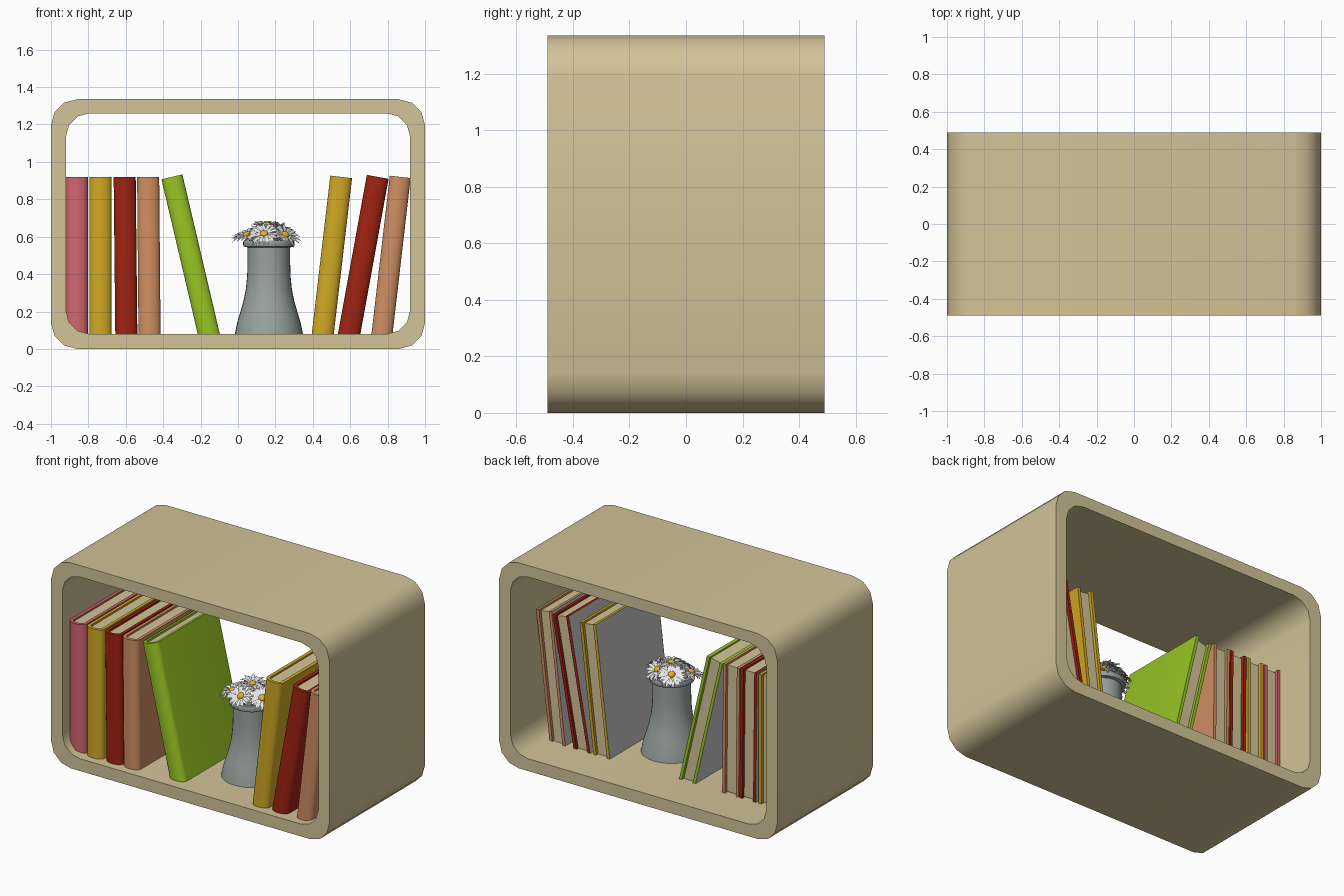
import bpy, bmesh, math, random
from mathutils import Vector, Matrix

if "Cube" in bpy.data.objects:
    bpy.data.objects.remove(bpy.data.objects["Cube"])

random.seed(4)


def material(name, rgb):
    lin = [(c / 255 / 12.92) if c < 11 else ((c / 255 + 0.055) / 1.055) ** 2.4 for c in rgb]
    m = bpy.data.materials.new(name)
    m.diffuse_color = (*lin, 1)
    m.use_nodes = True
    m.node_tree.nodes["Principled BSDF"].inputs["Base Color"].default_value = m.diffuse_color
    return m


TAN = material("tan wood", (211, 195, 152))
PINK = material("pink", (208, 102, 112))
YELLOW = material("mustard", (208, 168, 36))
RED = material("dark red", (160, 34, 17))
ORANGE = material("clay orange", (208, 142, 98))
GREEN = material("lime green", (152, 198, 36))
GREY = material("light grey", (200, 200, 202))
VASE = material("grey green", (152, 163, 158))
WHITE = material("white", (238, 238, 238))
CENTRE = material("flower yellow", (240, 182, 40))


def finish(name, bm, mats, matrix=None, smooth=40, recalc=True):
    if recalc:
        bmesh.ops.recalc_face_normals(bm, faces=bm.faces[:])
    me = bpy.data.meshes.new(name)
    bm.to_mesh(me)
    bm.free()
    for m in mats:
        me.materials.append(m)
    ob = bpy.data.objects.new(name, me)
    bpy.context.collection.objects.link(ob)
    if matrix is not None:
        ob.matrix_world = matrix
    bpy.ops.object.select_all(action='DESELECT')
    ob.select_set(True)
    bpy.context.view_layer.objects.active = ob
    if smooth:
        bpy.ops.object.shade_smooth_by_angle(angle=math.radians(smooth))
    return ob


def rounded_rect(x, z0, z1, r, seg=3):
    pts = []
    for i, (sx, cz) in enumerate([(1, z1 - r), (-1, z1 - r), (-1, z0 + r), (1, z0 + r)]):
        for k in range(seg + 1):
            a = math.pi / 2 * (i + k / seg)
            pts.append((sx * (x - r) + r * math.cos(a), cz + r * math.sin(a)))
    return pts


# Shelf frame: rounded box tube, open front and back
bm = bmesh.new()
loops = []
for y in (-0.49, 0.49):
    for shape in (rounded_rect(1, 0, 1.335, 0.14), rounded_rect(0.92, 0.08, 1.26, 0.125)):
        loops.append([bm.verts.new((x, y, z)) for x, z in shape])
fo, fi, bo, bi = loops
n = len(fo)
for a, b in ((fo, fi), (fi, bi), (bi, bo), (bo, fo)):
    for i in range(n):
        j = (i + 1) % n
        bm.faces.new((a[i], a[j], b[j], b[i]))
finish("shelf_frame", bm, [TAN])


def extrude_outline(pts, z0, z1):
    bm = bmesh.new()
    f = bm.faces.new([bm.verts.new((x, y, z0)) for x, y in pts])
    ext = bmesh.ops.extrude_face_region(bm, geom=[f])
    up = [v for v in ext["geom"] if isinstance(v, bmesh.types.BMVert)]
    bmesh.ops.translate(bm, verts=up, vec=(0, 0, z1 - z0))
    bmesh.ops.recalc_face_normals(bm, faces=bm.faces[:])
    return bm


def spine_arc(hw, y, bulge, seg=10):
    return [(-hw * math.cos(math.pi * k / seg), y - bulge * math.sin(math.pi * k / seg))
            for k in range(seg + 1)]


# Books: U-shaped cover with round spine, and a page block
def book(name, x, w, tilt, mat, front=-0.44, back=0.22, t=0.02):
    z0 = 0.07 if abs(tilt) < 3 else 0.062
    h = (0.92 - z0) / math.cos(math.radians(tilt))
    hw, ys = w / 2, front + 0.035
    outer = spine_arc(hw, ys, 0.035)
    inner = spine_arc(hw - t, ys + 0.005, 0.02)
    outline = [(-hw, back)] + outer + [(hw, back), (hw - t, back)] + inner[::-1] + [(-hw + t, back)]
    place = Matrix.Translation((x, 0, z0)) @ Matrix.Rotation(math.radians(tilt), 4, 'Y')
    bm = extrude_outline(outline, 0, h)
    for f in bm.faces:  # left board is grey outside
        c = f.calc_center_median()
        if f.normal.x < -0.99 and c.x < -hw + 0.001 and f.calc_area() > 0.2:
            f.material_index = 1
    finish(name + "_cover", bm, [mat, GREY], place)
    pages = [(-hw + t, back - 0.02)] + inner + [(hw - t, back - 0.02)]
    finish(name + "_pages", extrude_outline(pages, 0.015, h - 0.012), [TAN], place)


book("pink_book", -0.862, 0.118, 0, PINK)
book("left_yellow_book", -0.735, 0.118, 0, YELLOW)
book("left_red_book", -0.597, 0.118, -0.6, RED)
book("left_orange_book", -0.473, 0.118, -0.5, ORANGE)
book("green_book", -0.152, 0.115, -13.2, GREEN, front=-0.42, back=0.21)
book("right_yellow_book", 0.451, 0.117, 6.7, YELLOW)
book("right_red_book", 0.591, 0.118, 10.3, RED)
book("right_orange_book", 0.768, 0.112, 6.6, ORANGE)

# Vase: lathed flared body with a collar, hollow neck
VX, VY = 0.165, -0.09
profile = [(0, 0.08), (0.182, 0.08), (0.17, 0.14), (0.152, 0.2), (0.135, 0.26), (0.123, 0.32),
           (0.116, 0.39), (0.114, 0.46), (0.114, 0.543), (0.134, 0.547), (0.137, 0.555),
           (0.137, 0.572), (0.133, 0.58), (0.108, 0.58), (0.103, 0.56), (0.1, 0.4), (0, 0.4)]
bm = bmesh.new()
vs = [bm.verts.new((r, 0, z)) for r, z in profile]
es = [bm.edges.new(p) for p in zip(vs, vs[1:])]
bmesh.ops.spin(bm, geom=vs + es, cent=(0, 0, 0), axis=(0, 0, 1), angle=2 * math.pi, steps=32)
bmesh.ops.remove_doubles(bm, verts=bm.verts[:], dist=0.0005)
finish("vase", bm, [VASE], Matrix.Translation((VX, VY, 0)))


# Daisies: two rings of pointed petals round a domed centre, on a stem
def daisy(i, pos, facing, r=0.095, petals=13):
    pos = Vector(pos)
    rot = Vector(facing).to_track_quat('Z', 'Y').to_matrix().to_4x4()
    place = Matrix.Translation(pos) @ rot
    bm = bmesh.new()
    for ring, lift in ((0, 0.0), (0.5, 0.008)):
        for k in range(petals):
            a = 2 * math.pi * (k + ring) / petals + random.uniform(-0.06, 0.06)
            length = r * random.uniform(0.9, 1.03)
            droop = random.uniform(-0.012, 0.012)
            spin = Matrix.Rotation(a, 4, 'Z')
            shape = [(0.012, -0.004, 0), (length * 0.65, -0.011, 0.012), (length, 0, droop),
                     (length * 0.65, 0.011, 0.012), (0.012, 0.004, 0)]
            bm.faces.new([bm.verts.new(spin @ Vector((x, y, z + lift))) for x, y, z in shape])
    finish(f"daisy_petals_{i}", bm, [WHITE], place, smooth=0, recalc=False)
    bm = bmesh.new()
    bmesh.ops.create_uvsphere(bm, u_segments=14, v_segments=8, radius=0.022)
    bmesh.ops.scale(bm, verts=bm.verts[:], vec=(1, 1, 0.6))
    bmesh.ops.translate(bm, verts=bm.verts[:], vec=(0, 0, 0.01))
    finish(f"daisy_centre_{i}", bm, [CENTRE], place)
    foot = Vector((VX, VY, 0.41))
    axis = pos - foot
    bm = bmesh.new()
    bmesh.ops.create_cone(bm, segments=6, radius1=0.005, radius2=0.005, depth=axis.length)
    finish(f"daisy_stem_{i}", bm, [GREEN],
           Matrix.Translation((pos + foot) / 2) @ axis.to_track_quat('Z', 'Y').to_matrix().to_4x4())


daisies = [((0.14, -0.165, 0.61), (-0.1, -0.7, 0.75)),
           ((0.25, -0.11, 0.605), (0.45, -0.5, 0.8)),
           ((0.05, -0.12, 0.605), (-0.35, -0.25, 0.9)),
           ((0.155, -0.07, 0.655), (0.0, -0.15, 1)),
           ((0.215, -0.02, 0.615), (0.25, 0.6, 0.8)),
           ((0.11, -0.01, 0.615), (-0.35, 0.5, 0.8))]
for i, (p, d) in enumerate(daisies):
    daisy(i + 1, p, d)
